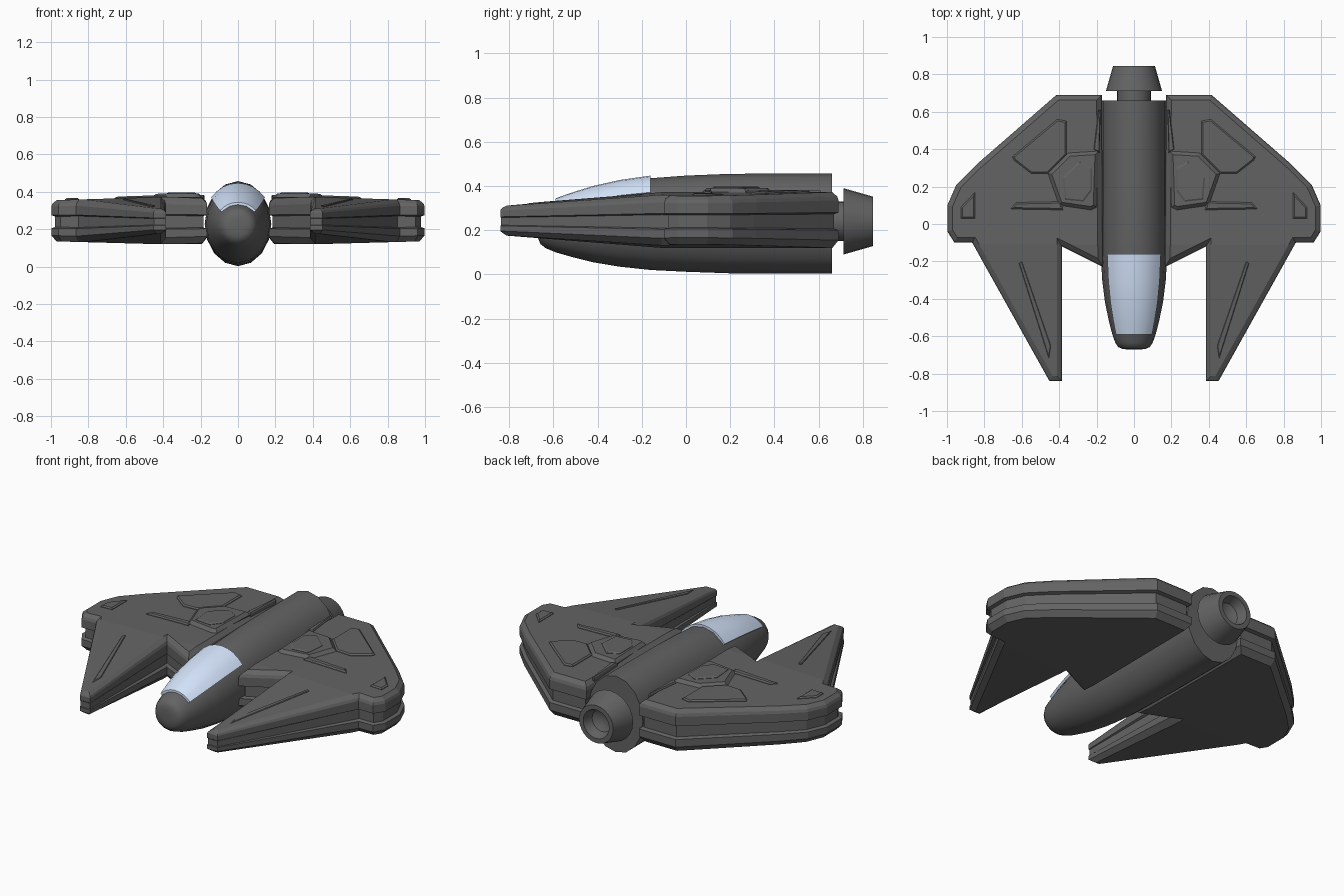
import bpy, bmesh, math
from mathutils import Vector

if "Cube" in bpy.data.objects:
    bpy.data.objects.remove(bpy.data.objects["Cube"])

HULL = (0.125, 0.125, 0.125, 1)
GLASS = (0.68, 0.8, 1.0, 1)


def finish(name, bm, smooth=False, mirror=False, colour=HULL):
    bmesh.ops.recalc_face_normals(bm, faces=bm.faces)
    me = bpy.data.meshes.new(name)
    bm.to_mesh(me)
    bm.free()
    ob = bpy.data.objects.new(name, me)
    bpy.context.collection.objects.link(ob)
    if mirror:
        ob.modifiers.new("Mirror", 'MIRROR').use_mirror_merge = False
    key = "glass" if colour == GLASS else "hull_grey"
    mat = bpy.data.materials.get(key) or bpy.data.materials.new(key)
    mat.diffuse_color = colour
    mat.use_nodes = True
    mat.node_tree.nodes["Principled BSDF"].inputs["Base Color"].default_value = mat.diffuse_color
    me.materials.append(mat)
    if smooth:
        bpy.ops.object.select_all(action='DESELECT')
        ob.select_set(True)
        bpy.context.view_layer.objects.active = ob
        bpy.ops.object.shade_smooth_by_angle(angle=math.radians(40))
    return ob


def bridge(bm, loops):
    n = len(loops[0])
    for a, b in zip(loops, loops[1:]):
        for i in range(n):
            j = (i + 1) % n
            bm.faces.new((a[i], a[j], b[j], b[i]))
    bm.faces.new(loops[0])
    bm.faces.new(loops[-1])


def inset(poly, d):
    """Move every edge of a polygon inwards by d."""
    pts = [Vector(p) for p in poly]
    area = sum(a.x * b.y - b.x * a.y for a, b in zip(pts, pts[1:] + pts[:1]))
    sign = 1 if area > 0 else -1
    out = []
    for i, p in enumerate(pts):
        e1 = (p - pts[i - 1]).normalized()
        e2 = (pts[(i + 1) % len(pts)] - p).normalized()
        n1, n2 = Vector((-e1.y, e1.x)) * sign, Vector((-e2.y, e2.x)) * sign
        out.append(p + (n1 + n2) * d / (1 + n1.dot(n2)))
    return out


def plate(name, outline, layers):
    """Stack inset outlines (inset, height), thinning to the prong and wing tip."""
    bm = bmesh.new()
    loops = []
    for d, z in layers:
        loop = []
        for p, q in zip([Vector(p) for p in outline], inset(outline, d)):
            if abs(z) < 0.035 and p.y < -0.5:     # edge groove fades out on the prong
                q = p.lerp(q, 0.15)
            loop.append(bm.verts.new((q.x, q.y, z)))
        loops.append(loop)
    bridge(bm, loops)
    caps = [f for f in bm.faces if len(f.verts) == len(outline)
            and abs(max(v.co.z for v in f.verts) - min(v.co.z for v in f.verts)) < 1e-6]
    bmesh.ops.triangulate(bm, faces=caps)
    for co, no in (((0, -0.11, 0), (0, 1, 0)), ((0.42, 0, 0), (1, 0, 0))):
        bmesh.ops.bisect_plane(bm, geom=bm.verts[:] + bm.edges[:] + bm.faces[:],
                               dist=1e-5, plane_co=co, plane_no=no)
    for v in bm.verts:
        s = 1 - 0.48 * max(0, (-0.11 - v.co.y) / 0.73) - 0.13 * max(0, (v.co.x - 0.42) / 0.57)
        v.co.z = 0.24 + v.co.z * s
    return finish(name, bm, mirror=True)


# Fuselage stations: y, half width, bottom z, top z
stations = [(0.66, 0.178, 0.003, 0.457), (0.2, 0.178, 0.005, 0.455), (0, 0.178, 0.012, 0.447),
            (-0.16, 0.178, 0.02, 0.435), (-0.3, 0.17, 0.035, 0.415), (-0.42, 0.155, 0.055, 0.388),
            (-0.52, 0.134, 0.08, 0.357), (-0.59, 0.116, 0.1, 0.332), (-0.635, 0.1, 0.119, 0.317),
            (-0.658, 0.084, 0.137, 0.303), (-0.668, 0.062, 0.16, 0.282),
            (-0.671, 0.03, 0.191, 0.251)]


def ring(bm, st, angles, grow=0.0):
    y, w, lo, hi = st
    c, h = (lo + hi) / 2, (hi - lo) / 2 + grow
    return [bm.verts.new(((w + grow) * math.sin(a), y, c + h * math.cos(a))) for a in angles]


bm = bmesh.new()
full = [math.tau * i / 16 for i in range(16)]
bridge(bm, [ring(bm, s, full) for s in stations])
finish("fuselage", bm, smooth=True)

# Canopy: a raised arc over the front of the fuselage
bm = bmesh.new()
arc = [math.radians(-49 + 12.25 * i) for i in range(9)]
bridge(bm, [ring(bm, s, arc, 0.012) + ring(bm, s, arc[::-1], -0.015) for s in stations[3:8]])
finish("canopy", bm, smooth=True, colour=GLASS)

# Engine neck and hollow nozzle, revolved around y
bm = bmesh.new()
profile = [(0.09, 0.62), (0.09, 0.712), (0.15, 0.712), (0.112, 0.845), (0.085, 0.845),
           (0.065, 0.79), (0.03, 0.77)]
bridge(bm, [[bm.verts.new((r * math.sin(a), y, 0.24 + r * math.cos(a)))
             for a in [math.tau * i / 24 for i in range(24)]] for r, y in profile])
finish("engine_nozzle", bm, smooth=True)

# Wings with forward prongs and a groove around the edge
wing = [(0.172, 0.69), (0.415, 0.69), (0.84, 0.32), (0.95, 0.21), (0.998, 0.1), (0.998, -0.04),
        (0.96, -0.1), (0.865, -0.1), (0.452, -0.84), (0.385, -0.84), (0.385, -0.12),
        (0.165, -0.23)]
plate("wing", wing, [(0.028, 0.132), (0.006, 0.112), (0, 0.095), (0, 0.04), (0.02, 0.033),
                     (0.02, -0.033), (0, -0.04), (0, -0.085), (0.028, -0.12)])

# Raised panels on the upper wing
bevelled = [(0, 0.11), (0, 0.132), (0.018, 0.15)]
thin = [(0, 0.11), (0, 0.135), (0.008, 0.142)]
plate("inner_panel", [(0.19, 0.39), (0.35, 0.38), (0.46, 0.27), (0.4, 0.1), (0.23, 0.075),
                      (0.2, 0.09)], bevelled)
plate("hexagon_hatch", [(0.29, 0.335), (0.38, 0.25), (0.37, 0.13), (0.27, 0.12), (0.225, 0.18),
                        (0.225, 0.3)], [(0, 0.14), (0, 0.152), (0.008, 0.157)])
plate("rear_panel", [(0.178, 0.61), (0.19, 0.61), (0.215, 0.4), (0.185, 0.38)],
      [(0, 0.09), (0, 0.135), (0.004, 0.142)])
plate("outer_panel", [(0.36, 0.55), (0.41, 0.56), (0.65, 0.36), (0.64, 0.34), (0.55, 0.27),
                      (0.46, 0.27), (0.36, 0.37)], thin)
plate("lower_strip", [(0.39, 0.12), (0.63, 0.115), (0.66, 0.08), (0.38, 0.075)], thin)
plate("prong_ridge", [(0.6, -0.2), (0.615, -0.21), (0.455, -0.72), (0.445, -0.65)],
      [(0, 0.11), (0, 0.134), (0.003, 0.138)])
plate("tip_plate", [(0.85, 0.17), (0.925, 0.09), (0.925, 0.03), (0.85, 0.03)], thin)
